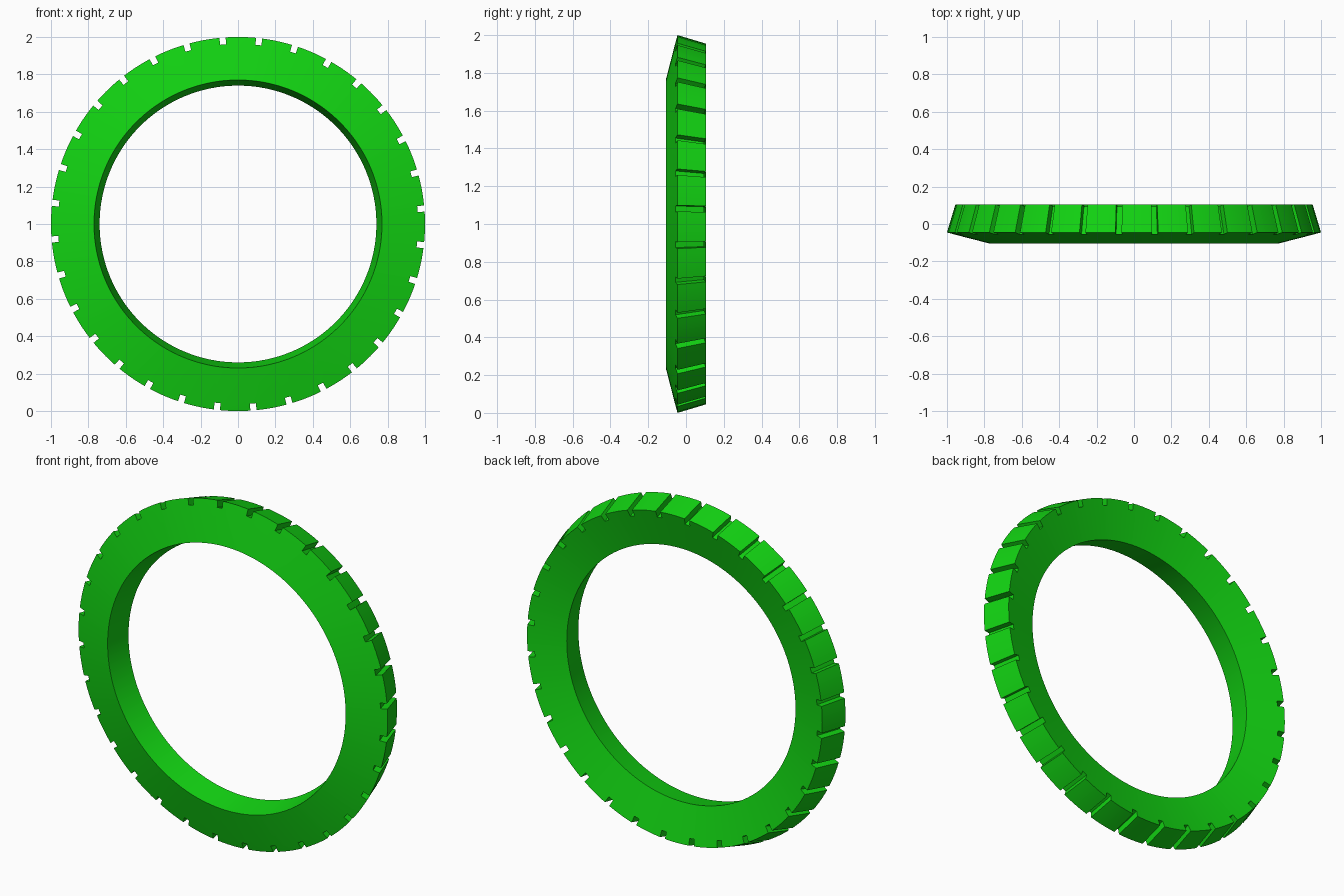
import bpy, bmesh, math

cube = bpy.data.objects.get("Cube")
if cube:
    bpy.data.objects.remove(cube, do_unlink=True)

# Single green material
green = bpy.data.materials.new("bright_green")
green.use_nodes = True
colour = (0.006, 0.65, 0.006, 1.0)
green.diffuse_color = colour
bsdf = next(n for n in green.node_tree.nodes if n.type == 'BSDF_PRINCIPLED')
bsdf.inputs["Base Color"].default_value = colour

# Cross-section as (radius, y): bevelled front, sloping tread, dished back
PROFILE = {
    "inner_front": (0.77, -0.105),
    "floor_front": (0.963, -0.0553),
    "crest": (1.0, -0.045),
    "tread_back": (0.955, 0.105),
    "floor_back": (0.918, 0.0947),
    "inner_back": (0.74, 0.045),
}
BLOCKS = 32            # tread blocks around the tyre
LAND_STEPS = 5         # segments per block
GROOVE = math.radians(1.9)
PITCH = math.tau / BLOCKS
START = math.radians(6.5) - GROOVE / 2

bm = bmesh.new()


def ring_column(angle):
    """One cross-section of vertices, turned clockwise from the top."""
    return {name: bm.verts.new((r * math.sin(angle), y, 1 + r * math.cos(angle)))
            for name, (r, y) in PROFILE.items()}


# Columns: one groove segment, then the block segments, repeated
columns = []
for i in range(BLOCKS):
    base = START + i * PITCH
    columns.append(ring_column(base))
    for s in range(LAND_STEPS):
        columns.append(ring_column(base + GROOVE + (PITCH - GROOVE) * s / LAND_STEPS))

BODY = [("inner_front", "floor_front"), ("floor_back", "inner_back"),
        ("inner_back", "inner_front")]
BLOCK = [("floor_front", "crest"), ("crest", "tread_back"), ("tread_back", "floor_back")]
FLOOR = [("floor_front", "floor_back")]
WALL = ("floor_front", "crest", "tread_back", "floor_back")

per_block = LAND_STEPS + 1
for i, a in enumerate(columns):
    b = columns[(i + 1) % len(columns)]
    is_groove = i % per_block == 0
    for p, q in BODY + (FLOOR if is_groove else BLOCK):
        bm.faces.new((a[p], a[q], b[q], b[p]))
    if is_groove:          # side walls of the groove
        for col in (a, b):
            bm.faces.new([col[n] for n in WALL])

bmesh.ops.recalc_face_normals(bm, faces=bm.faces[:])
mesh = bpy.data.meshes.new("tyre_ring")
bm.to_mesh(mesh)
bm.free()
mesh.materials.append(green)

tyre = bpy.data.objects.new("tyre_ring", mesh)
bpy.context.collection.objects.link(tyre)
bpy.ops.object.select_all(action='DESELECT')
tyre.select_set(True)
bpy.context.view_layer.objects.active = tyre
bpy.ops.object.shade_smooth_by_angle(angle=math.radians(25))
